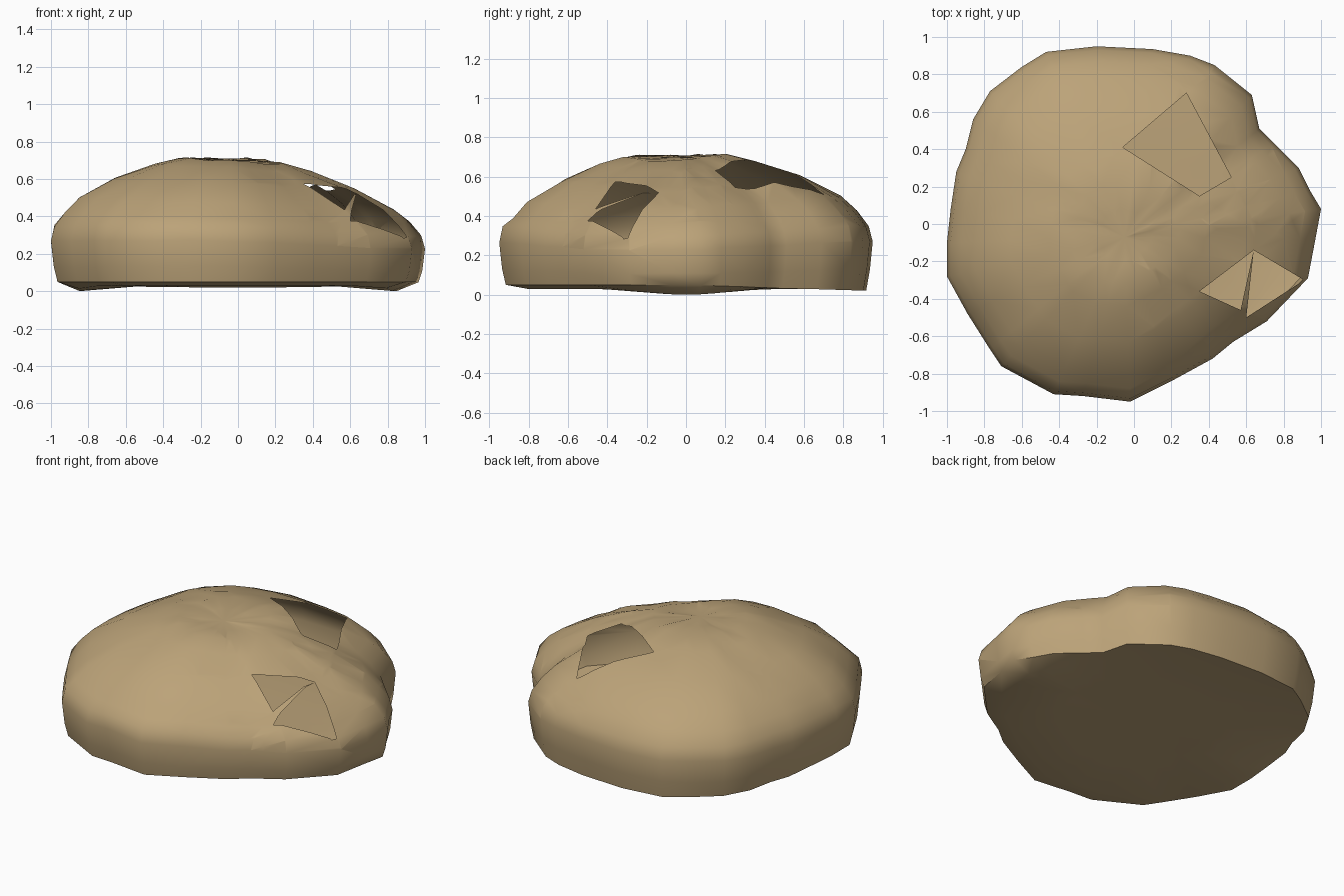
import bpy, bmesh, math, random
from mathutils import Vector

if "Cube" in bpy.data.objects:
    bpy.data.objects.remove(bpy.data.objects["Cube"], do_unlink=True)
random.seed(4)

# Plan outline of the boulder, anticlockwise from +x
OUTLINE = [(1, .08), (.94, .18), (.88, .3), (.75, .43), (.67, .51), (.63, .69),
           (.43, .85), (.3, .9), (.1, .935), (-.2, .95), (-.47, .92), (-.6, .84),
           (-.77, .71), (-.86, .56), (-.9, .4), (-.95, .28), (-.98, .08),
           (-1, -.1), (-1, -.28), (-.89, -.48), (-.77, -.67), (-.71, -.76),
           (-.43, -.91), (-.27, -.92), (-.02, -.95), (.2, -.84), (.42, -.72),
           (.53, -.63), (.71, -.52), (.93, -.29), (.97, -.08)]
# Side profile: (share of outline, height)
PROFILE = [(.45, .035), (.85, .03), (.965, .05), (.985, .13), (1, .27),
           (.98, .35), (.92, .425), (.84, .5), (.64, .605), (.42, .68),
           (.28, .712), (.14, .705)]
# Broken openings, as plan polygons
HOLES = [[(.35, -.36), (.64, -.14), (.57, -.46)],
         [(.64, -.14), (.91, -.3), (.6, -.5)],
         [(-.06, .41), (.28, .7), (.52, .25), (.35, .15)]]

sand = bpy.data.materials.new("sandstone")
sand.use_nodes = True
colour = (.5, .365, .19, 1)
sand.diffuse_color = colour
bsdf = sand.node_tree.nodes["Principled BSDF"]
bsdf.inputs["Base Color"].default_value = colour
bsdf.inputs["Roughness"].default_value = .9


def inside(p, poly):
    """Whether p lies in a convex polygon."""
    signs = []
    for a, b in zip(poly, poly[1:] + poly[:1]):
        signs.append((b[0] - a[0]) * (p.y - a[1]) - (b[1] - a[1]) * (p.x - a[0]) > 0)
    return all(signs) or not any(signs)


def cut_hole(bm, poly):
    """Cut a plan polygon out of the upper shell."""
    mid = sum((Vector((x, y, 0)) for x, y in poly), Vector()) / len(poly)
    for a, b in zip(poly, poly[1:] + poly[:1]):
        faces = [f for f in bm.faces if f.calc_center_median().z > .25
                 and (f.calc_center_median().xy - mid.xy).length < .5]
        geom = set(faces)
        for f in faces:
            geom.update(f.edges)
            geom.update(f.verts)
        bmesh.ops.bisect_plane(bm, geom=list(geom), dist=1e-5,
                               plane_co=(a[0], a[1], 0),
                               plane_no=(b[1] - a[1], a[0] - b[0], 0))
    doomed = [f for f in bm.faces if f.calc_center_median().z > .25
              and inside(f.calc_center_median(), poly)]
    bmesh.ops.delete(bm, geom=doomed, context='FACES')


# Boulder shell: lofted rings, sloping lower towards +x and the front
bm = bmesh.new()
count = len(OUTLINE)
rings = []
for level, (share, height) in enumerate(PROFILE):
    ring = []
    for x, y in OUTLINE:
        t = math.atan2(y, x)
        lean = 1 - share if height > .28 else 0
        z = height
        if height > .1:
            z *= 1 - .16 * share * max(0, math.cos(t + .25)) ** 2
            if height > .4:
                z -= .035 * share * max(0, -math.sin(t)) ** 2
            z += random.uniform(-.005, .005)
        elif level == 1:
            # Feet under both sides touch the ground
            z -= .03 * max(0, math.cos(2 * t)) ** 4
        elif level == 2:
            # Lower rim at the back
            z -= .03 * max(0, math.sin(t))
        ring.append(bm.verts.new((x * share - .05 * lean,
                                  y * share - .07 * lean, z)))
    rings.append(ring)
for low, high in zip(rings, rings[1:]):
    for i in range(count):
        j = (i + 1) % count
        bm.faces.new((low[i], low[j], high[j], high[i]))
for ring, centre in ((rings[0], (0, 0, .035)), (rings[-1], (-.05, -.07, .7))):
    tip = bm.verts.new(centre)
    for i in range(count):
        bm.faces.new((ring[i], ring[(i + 1) % count], tip))
bmesh.ops.recalc_face_normals(bm, faces=bm.faces)
bmesh.ops.triangulate(bm, faces=bm.faces)
for poly in HOLES:
    cut_hole(bm, poly)

mesh = bpy.data.meshes.new("boulder")
bm.to_mesh(mesh)
bm.free()
mesh.materials.append(sand)
boulder = bpy.data.objects.new("boulder", mesh)
bpy.context.collection.objects.link(boulder)
bpy.ops.object.select_all(action='DESELECT')
boulder.select_set(True)
bpy.context.view_layer.objects.active = boulder
bpy.ops.object.shade_smooth_by_angle(angle=math.radians(50))
